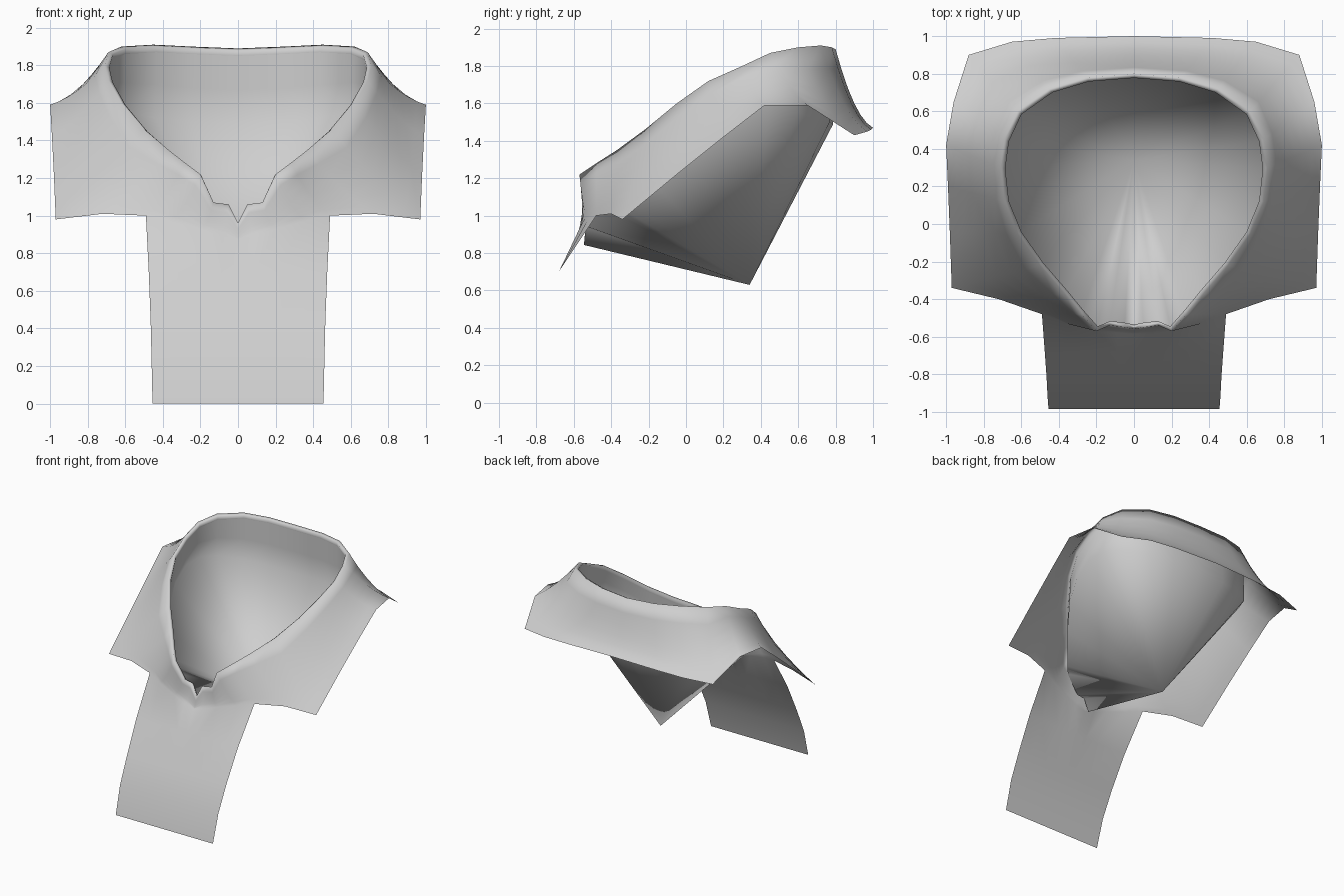
import bpy
import bmesh
from mathutils import Vector

if "Cube" in bpy.data.objects:
    bpy.data.objects.remove(bpy.data.objects["Cube"], do_unlink=True)

fabric = bpy.data.materials.new("pale_grey_fabric")
fabric.use_nodes = True
grey = (0.62, 0.62, 0.62, 1)
fabric.diffuse_color = grey
fabric.node_tree.nodes["Principled BSDF"].inputs["Base Color"].default_value = grey

# Left half, from the back centre round to the front notch:
# each column pairs a point on the neck rim with one on the hem.
COLUMNS = [
    ((0, .80, 1.89), (0, 1, 1.47)),
    ((.25, .78, 1.9), (.42, .99, 1.46)),
    ((.45, .72, 1.91), (.65, .97, 1.45)),
    ((.62, .6, 1.9), (.88, .9, 1.43)),
    ((.69, .45, 1.87), (.96, .65, 1.59)),
    ((.71, .3, 1.8), (1, .42, 1.59)),
    ((.69, .12, 1.72), (.99, .2, 1.42)),
    ((.62, -.05, 1.6), (.98, -.05, 1.22)),
    ((.5, -.22, 1.46), (.97, -.34, .98)),
    ((.37, -.37, 1.35), (.72, -.4, 1.01)),
    ((.28, -.48, 1.28), (.49, -.48, 1)),
    ((.2, -.57, 1.22), (.36, -.53, .97)),
    ((.13, -.54, 1.07), (.2, -.57, .93)),
    ((.05, -.55, 1.06), (.09, -.585, .89)),
    ((0, -.56, .96), (0, -.59, .87)),
]
RIM = [Vector(rim) for rim, hem in COLUMNS]
HEM = [Vector(hem) for rim, hem in COLUMNS]
BIB_HEM = HEM[10:]      # the stretch of hem that runs on into the bib
APEX = Vector((0, .34, .63))


def clamp(value):
    return min(max(value, 0), 1)


def towards_centre(point, amount, drop):
    """Move a point sideways to the middle of the neck and lower it."""
    moved = point.lerp(Vector((0, .15, point.z)), amount)
    moved.z -= drop
    return moved


def build_cloth(name, sheets, tip=None):
    """Skin each sheet of point rows, optionally close the last to a tip, and mirror."""
    bm = bmesh.new()
    for rows in sheets:
        grid = [[bm.verts.new(p) for p in row] for row in rows]
        for upper, lower in zip(grid, grid[1:]):
            for i in range(len(upper) - 1):
                bm.faces.new((upper[i], lower[i], lower[i + 1], upper[i + 1]))
    if tip:
        end = bm.verts.new(tip)
        for a, b in zip(grid[-1], grid[-1][1:]):
            bm.faces.new((a, end, b))
    bmesh.ops.remove_doubles(bm, verts=bm.verts, dist=0.001)
    bmesh.ops.recalc_face_normals(bm, faces=bm.faces)
    for face in bm.faces:
        face.smooth = True
    mesh = bpy.data.meshes.new(name)
    bm.to_mesh(mesh)
    bm.free()
    mesh.materials.append(fabric)
    obj = bpy.data.objects.new(name, mesh)
    bpy.context.collection.objects.link(obj)
    mirror = obj.modifiers.new("mirror", "MIRROR")
    mirror.use_clip = True
    mirror.merge_threshold = 0.002


def drape(t):
    """One row of the collar; it hangs hollow at the back and nearly straight elsewhere."""
    row = []
    for rim, hem in zip(RIM, HEM):
        point = rim.lerp(hem, t)
        hollow = 0.03 + 0.05 * clamp((rim.y - 0.45) / 0.2)
        point.z -= hollow * 4 * t * (1 - t)
        row.append(point)
    return row


def bib_row(y, z, width):
    """One level row of the bib, spaced like the hem above it."""
    return [Vector((p.x / BIB_HEM[0].x * width, y, z)) for p in BIB_HEM]


def lining_drop(y):
    """Depth of the lining band: shallow at the notch, deepest at the back."""
    return 0.11 + 0.13 * clamp((y + 0.57) / 0.2) + 0.16 * clamp((y - 0.3) / 0.45)


# Collar with a rolled lip, running on into the bib at the front
lip = [towards_centre(p, 0.035, 0.012) for p in RIM]
under_lip = [towards_centre(p, 0.03, 0.04) for p in RIM]
collar = [under_lip, lip] + [drape(i / 6) for i in range(7)]
bib = [BIB_HEM,
       bib_row(-.68, .7, .475),
       bib_row(-.82, .44, .465),
       bib_row(-.92, .23, .46),
       bib_row(-.985, 0, .455)]
build_cloth("collar_and_bib", [collar, bib])

# Lining: a band under the rim, then a funnel closing to a point
base = [towards_centre(p, 0.02, lining_drop(p.y)) for p in RIM]
middle = [a.lerp(b, 0.5) for a, b in zip(under_lip, base)]
build_cloth("neck_lining", [[under_lip, middle, base]], APEX)
